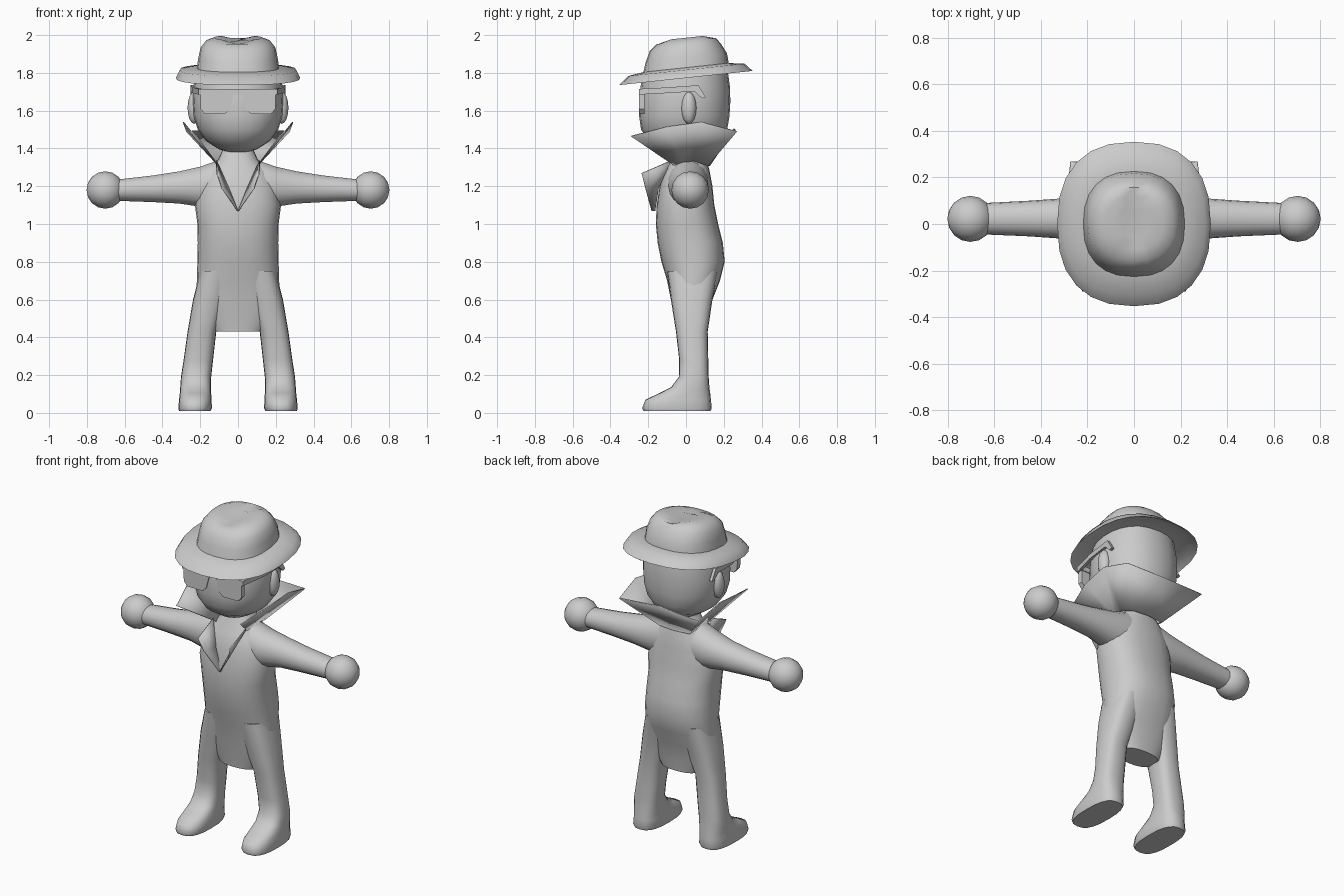
import bpy, bmesh, math
from mathutils import Vector

if "Cube" in bpy.data.objects:
    bpy.data.objects.remove(bpy.data.objects["Cube"])

GREY = bpy.data.materials.new("plain grey")
GREY.diffuse_color = (0.6, 0.6, 0.6, 1)
GREY.use_nodes = True
GREY.node_tree.nodes["Principled BSDF"].inputs["Base Color"].default_value = GREY.diffuse_color


def finish(name, bm, angle=50, mirror=False, recalc=True):
    """Turn a bmesh into a smooth shaded object, optionally mirrored in x."""
    if recalc:
        bmesh.ops.recalc_face_normals(bm, faces=bm.faces)
    me = bpy.data.meshes.new(name)
    bm.to_mesh(me)
    bm.free()
    me.materials.append(GREY)
    ob = bpy.data.objects.new(name, me)
    bpy.context.collection.objects.link(ob)
    if mirror:
        ob.modifiers.new("mirror", 'MIRROR').merge_threshold = 0.0005
    bpy.ops.object.select_all(action='DESELECT')
    bpy.context.view_layer.objects.active = ob
    ob.select_set(True)
    bpy.ops.object.shade_smooth_by_angle(angle=math.radians(angle))
    return ob


def oval(n, power):
    """Unit rounded-square outline."""
    for i in range(n):
        c, s = math.cos(2 * math.pi * i / n), math.sin(2 * math.pi * i / n)
        yield (math.copysign(abs(c) ** (2 / power), c),
               math.copysign(abs(s) ** (2 / power), s))


def loft(rings, n=20, power=2.3, along_x=False):
    """Skin rings of (level, u0, u1, v0, v1); capped at both ends."""
    bm = bmesh.new()
    loops = []
    for level, u0, u1, v0, v1 in rings:
        loop = []
        for a, b in oval(n, power):
            u = (u0 + u1) / 2 + a * (u1 - u0) / 2
            v = (v0 + v1) / 2 + b * (v1 - v0) / 2
            loop.append(bm.verts.new((level, u, v) if along_x else (u, v, level)))
        loops.append(loop)
    for lo, hi in zip(loops, loops[1:]):
        for i in range(n):
            j = (i + 1) % n
            bm.faces.new((lo[i], lo[j], hi[j], hi[i]))
    bm.faces.new(loops[0][::-1])
    bm.faces.new(loops[-1])
    return bm


def sheet(name, rows, mirror=True, thick=0.006):
    """Thin cloth panel between rows of points."""
    bm = bmesh.new()
    grid = [[bm.verts.new(p) for p in row] for row in rows]
    for lo, hi in zip(grid, grid[1:]):
        for i in range(len(lo) - 1):
            bm.faces.new((lo[i], lo[i + 1], hi[i + 1], hi[i]))
    ob = finish(name, bm, 40, mirror)
    solid = ob.modifiers.new("thickness", 'SOLIDIFY')
    solid.thickness, solid.offset = thick, 0
    return ob


def sym(rings):
    """Rings given as (z, half width, back and front y)."""
    return [(z, -r, r, y0, y1) for z, r, y0, y1 in rings]


# coat body with neck
finish("coat", loft(sym([
    (0.43, .13, -.05, .11), (.5, .18, -.06, .12), (.6, .222, -.08, .14),
    (.7, .218, -.10, .18), (.8, .215, -.13, .205), (.9, .213, -.15, .195),
    (1.0, .215, -.16, .17), (1.1, .228, -.155, .15), (1.2, .21, -.14, .14),
    (1.28, .17, -.115, .125), (1.34, .105, -.075, .11), (1.42, .07, -.05, .09)]),
    24, 2.4))

# legs with feet
finish("leg_and_foot", loft([
    (.01, .145, .312, -.225, .13), (.025, .138, .316, -.232, .136),
    (.07, .14, .312, -.215, .132), (.105, .142, .308, -.14, .128),
    (.135, .143, .306, -.08, .124), (.19, .142, .302, -.038, .12),
    (.28, .132, .288, -.036, .118), (.43, .115, .267, -.053, .115),
    (.6, .06, .238, -.08, .14), (.75, .03, .2, -.1, .17)], 20, 2.7),
    mirror=True)

# sleeves
finish("sleeve", loft([
    (.06, -.09, .12, 1.08, 1.345), (.13, -.1, .12, 1.08, 1.33),
    (.2, -.088, .118, 1.09, 1.305), (.31, -.063, .11, 1.107, 1.28),
    (.45, -.053, .1, 1.115, 1.258), (.64, -.045, .09, 1.122, 1.236)],
    18, 2.1, True), mirror=True)

# ball hands
bm = bmesh.new()
bmesh.ops.create_uvsphere(bm, u_segments=16, v_segments=8, radius=.099)
for v in bm.verts:
    v.co = Vector((v.co.z + .703, v.co.y + .022, v.co.x + 1.18))
finish("hand", bm, mirror=True)

# head and ears
finish("head", loft(sym([
    (1.38, .05, -.07, .07), (1.395, .1, -.13, .12), (1.44, .17, -.2, .185),
    (1.5, .213, -.238, .218), (1.57, .235, -.248, .23), (1.65, .24, -.248, .235),
    (1.73, .236, -.24, .232), (1.82, .22, -.22, .22)]), 24, 2.2), 60)
bm = bmesh.new()
bmesh.ops.create_uvsphere(bm, u_segments=12, v_segments=8, radius=1)
for v in bm.verts:
    v.co = Vector((v.co.x * .035 + .232, v.co.y * .04 + .015, v.co.z * .085 + 1.615))
finish("ear", bm, mirror=True)

# hat: hollow underside, drooping brim, pinched crown, all tilted forward
bm = loft([(z, -rx, rx, y0, y1) for z, rx, y0, y1 in (
    (1.80, .2, -.2, .2), (1.803, .29, -.29, .29), (1.773, .33, -.353, .353),
    (1.816, .308, -.305, .31), (1.828, .218, -.226, .226),
    (1.88, .21, -.213, .217), (1.935, .198, -.192, .185), (1.968, .172, -.155, .158),
    (1.986, .125, -.11, .12), (1.985, .06, -.07, .075))], 24, 2.4)
for v in bm.verts:
    if v.co.z > 1.98:
        v.co.z -= .025 * max(0, 1 - abs(v.co.x) / .09)
    v.co.z += .106 * v.co.y
finish("hat", bm, 55)

# standing collar, half of it mirrored
sheet("collar", [
    [(.10, -.055, 1.305), (.12, -.02, 1.325), (.125, .04, 1.335), (.105, .115, 1.31), (0, .125, 1.31)],
    [(.22, -.29, 1.465), (.275, -.1, 1.515), (.29, .08, 1.54), (.272, .268, 1.49), (0, .255, 1.505)]])

# lapels meeting in a point
sheet("lapel", [
    [(.115, -.08, 1.335), (.05, -.145, 1.19), (.0, -.165, 1.07)],
    [(.112, -.235, 1.268), (.085, -.215, 1.19), (.002, -.182, 1.07)]])


def prism(name, pts, axis, depth, mirror=True):
    """Extrude an outline of 3D points along an axis."""
    bm = bmesh.new()
    face = bm.faces.new([bm.verts.new(p) for p in pts])
    out = bmesh.ops.extrude_face_region(bm, geom=[face])["geom"]
    step = Vector(axis) * depth
    bmesh.ops.translate(bm, vec=step, verts=[g for g in out if isinstance(g, bmesh.types.BMVert)])
    return finish(name, bm, 30, mirror)


# sunglasses: lenses, brow bar, temples with ear hooks
prism("lens", [(x, -.25, z) for x, z in (
    (.022, 1.69), (.2, 1.69), (.198, 1.61), (.175, 1.582), (.07, 1.582), (.045, 1.605))],
    (0, 1, 0), .03)
prism("brow_bar", [(-.21, -.25, 1.685), (.21, -.25, 1.685), (.21, -.25, 1.715), (-.21, -.25, 1.715)],
      (0, 1, 0), .035, False)
prism("temple", [(.208 + .044 * min(1, (y + .25) / .2), y, z) for y, z in (
    (-.25, 1.685), (-.1, 1.693), (.045, 1.702), (.085, 1.665),
    (.105, 1.67), (.065, 1.735), (-.1, 1.723), (-.25, 1.715))], (-1, 0, 0), .018)
